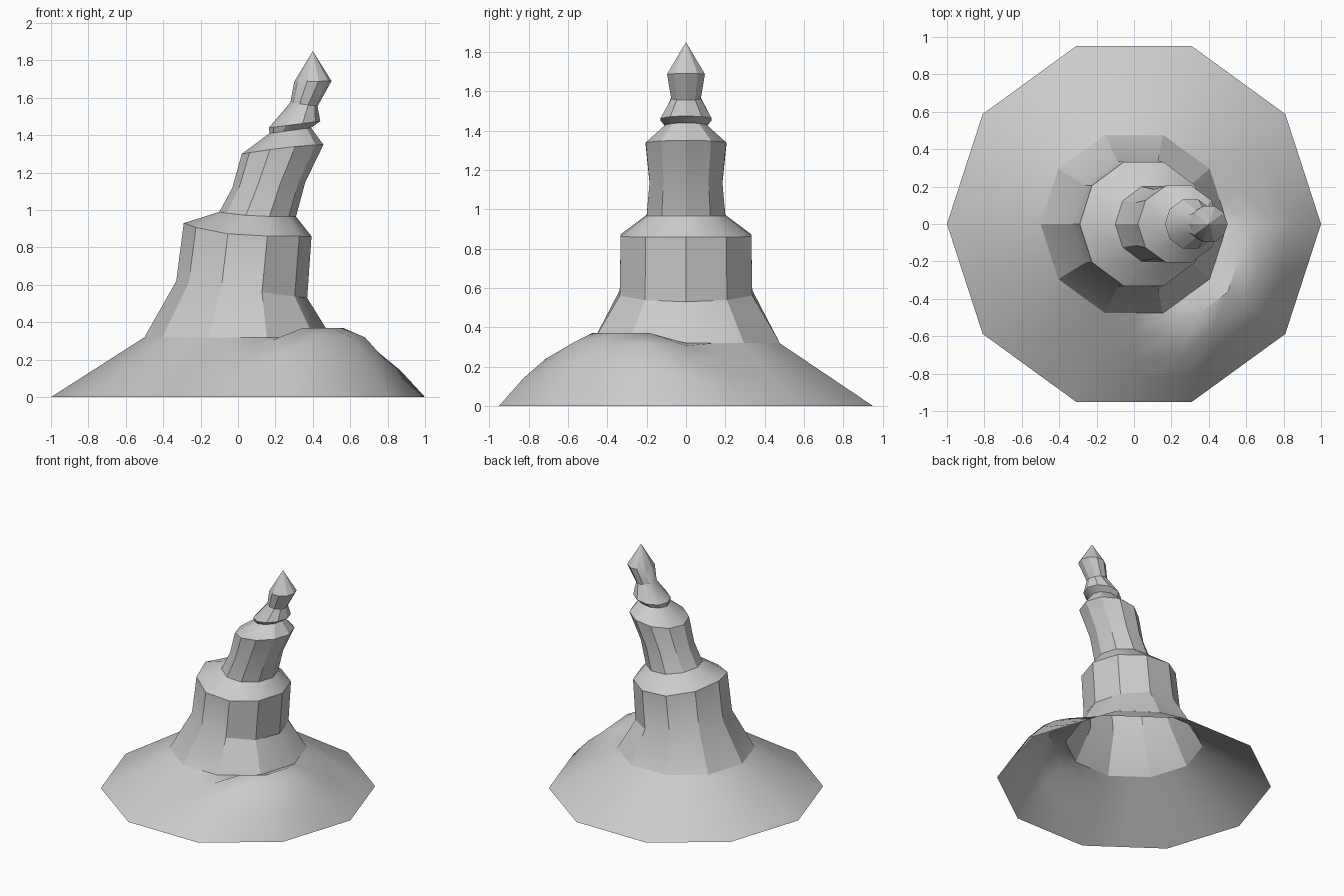
import bpy
from math import sin, cos, pi, radians

if "Cube" in bpy.data.objects:
    bpy.data.objects.remove(bpy.data.objects["Cube"])


def decagon_point(i, n):
    """Point i of n on a unit ten-sided outline (n = 10 or 20)."""
    a = 2 * pi * i / n
    r = 1.0 if (i * 10) % n == 0 else cos(pi / 10)
    return r * cos(a), r * sin(a)


def loft(name, rings, apex=None, angle=30):
    """Skin a stack of closed rings, optionally ending in a point."""
    n = len(rings[0])
    verts = [p for ring in rings for p in ring]
    faces = []
    for k in range(len(rings) - 1):
        for i in range(n):
            j = (i + 1) % n
            faces.append((k * n + i, k * n + j, (k + 1) * n + j, (k + 1) * n + i))
    if apex:
        top = (len(rings) - 1) * n
        verts.append(apex)
        faces += [(top + i, top + (i + 1) % n, len(verts) - 1) for i in range(n)]
    mesh = bpy.data.meshes.new(name)
    mesh.from_pydata(verts, [], faces)
    obj = bpy.data.objects.new(name, mesh)
    bpy.context.collection.objects.link(obj)
    bpy.ops.object.select_all(action='DESELECT')
    obj.select_set(True)
    bpy.context.view_layer.objects.active = obj
    bpy.ops.object.shade_smooth_by_angle(angle=radians(angle))
    return obj


# Brim: open cone with a raised dent at the front right
lift = {16: 0.5, 17: 1, 18: 1, 19: 1, 0: 0.5}
brim_rings = []
for t, bump in [(1, 0), (0.87, 0.115), (0.75, 0.16), (0.62, 0.127), (0.5, 0)]:
    ring = []
    for i in range(20):
        x, y = decagon_point(i, 20)
        ring.append((t * x, t * y, 0.64 * (1 - t) + bump * lift.get(i, 0)))
    brim_rings.append(ring)
loft("brim", brim_rings, angle=40)

# Crown: left x, left z, right x, right z, half depth, tilt curve
profile = [
    (-0.50, 0.32, 0.50, 0.32, 0.477, 1),
    (-0.33, 0.62, 0.37, 0.53, 0.337, 1),
    (-0.29, 0.93, 0.393, 0.86, 0.332, 4),
    (-0.10, 0.99, 0.31, 0.965, 0.20, 3),
    (-0.03, 1.12, 0.36, 1.15, 0.185, 1),
    (0.02, 1.30, 0.457, 1.35, 0.205, 1.5),
    (0.168, 1.41, 0.39, 1.44, 0.105, 1),
    (0.165, 1.44, 0.44, 1.475, 0.13, 1),
    (0.28, 1.575, 0.425, 1.555, 0.075, 1),
    (0.30, 1.685, 0.50, 1.69, 0.096, 1),
]
crown_rings = []
for xl, zl, xr, zr, depth, curve in profile:
    ring = []
    for i in range(10):
        x, y = decagon_point(i, 10)
        u = max(0.0, (1 - x) / 2)
        ring.append((xl + (xr - xl) * (1 - u), depth / sin(2 * pi / 5) * y,
                     zr + (zl - zr) * u ** curve))
    crown_rings.append(ring)
loft("crown", crown_rings, apex=(0.40, 0, 1.85))
